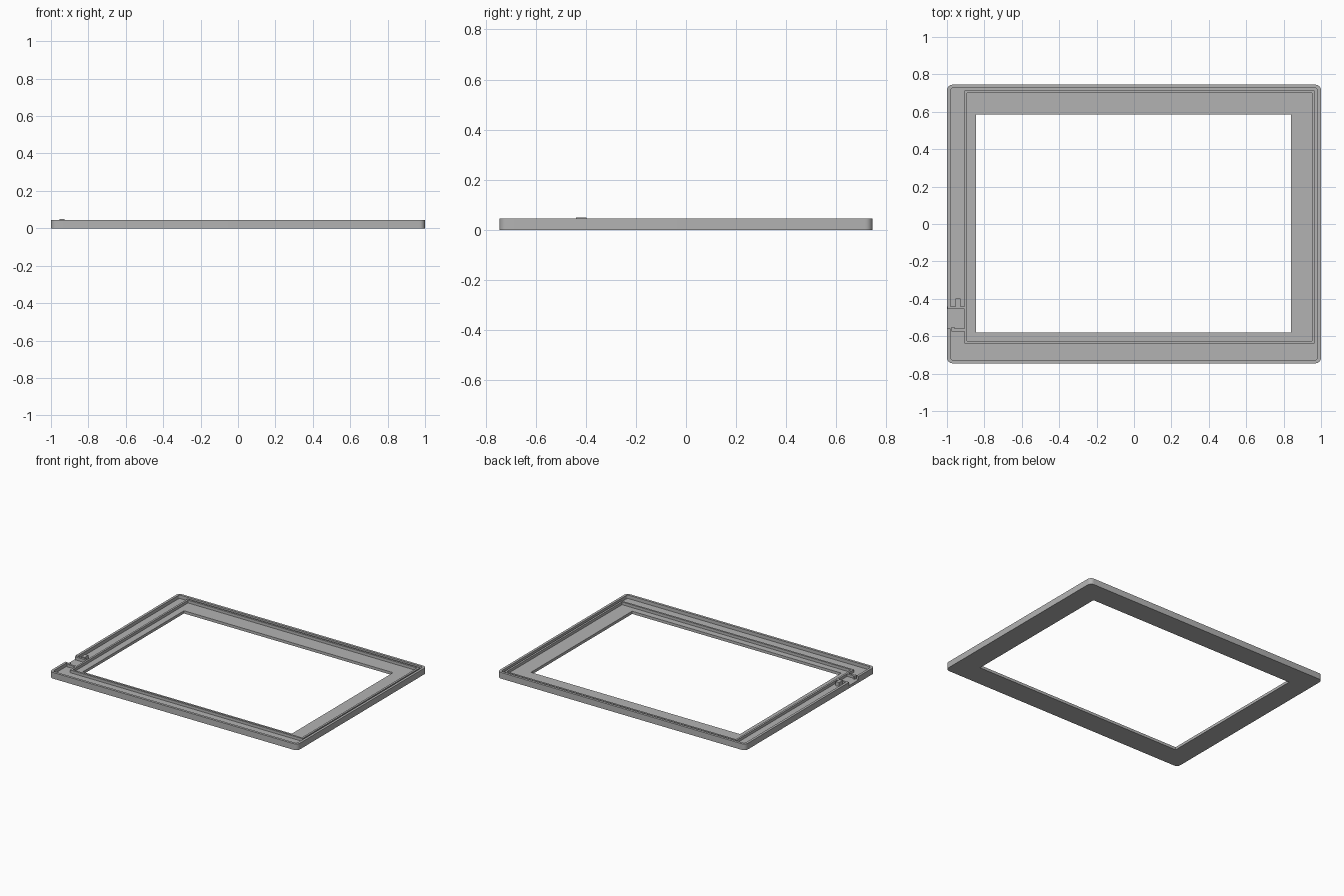
import bpy, bmesh, math

cube = bpy.data.objects.get("Cube")
if cube:
    bpy.data.objects.remove(cube, do_unlink=True)

grey = bpy.data.materials.new("plain grey")
grey.use_nodes = True
colour = (0.45, 0.45, 0.45, 1)
grey.diffuse_color = colour
grey.node_tree.nodes["Principled BSDF"].inputs["Base Color"].default_value = colour

FLOOR, TOP = 0.02, 0.045
OUTER = (-1, 1, -0.745, 0.745)
OPENING = (-0.845, 0.84, -0.58, 0.585)
SCREEN = (-0.893, 0.953, -0.625, 0.7)


def grow(rect, d):
    x0, x1, y0, y1 = rect
    return x0 - d, x1 + d, y0 - d, y1 + d


def outline(rect, r, steps=6):
    """Rounded rectangle, always with the same number of points."""
    x0, x1, y0, y1 = rect
    centres = [(x1 - r, y1 - r), (x0 + r, y1 - r), (x0 + r, y0 + r), (x1 - r, y0 + r)]
    pts = []
    for q, (cx, cy) in enumerate(centres):
        for i in range(steps + 1):
            a = (q + i / steps) * math.pi / 2
            pts.append((cx + r * math.cos(a), cy + r * math.sin(a)))
    return pts


def finish(name, bm):
    bmesh.ops.remove_doubles(bm, verts=bm.verts, dist=1e-5)
    bmesh.ops.recalc_face_normals(bm, faces=bm.faces)
    mesh = bpy.data.meshes.new(name)
    bm.to_mesh(mesh)
    bm.free()
    mesh.materials.append(grey)
    ob = bpy.data.objects.new(name, mesh)
    bpy.context.collection.objects.link(ob)
    return ob


def ring(name, outer, inner, r_out, r_in, z0, z1):
    """Rectangular band between two outlines."""
    bm = bmesh.new()
    a, b = outline(outer, r_out), outline(inner, r_in)
    loops = [[bm.verts.new((x, y, z)) for x, y in pts]
             for pts, z in ((a, z0), (a, z1), (b, z1), (b, z0))]
    n = len(a)
    for k in range(4):
        p, q = loops[k], loops[(k + 1) % 4]
        for i in range(n):
            j = (i + 1) % n
            bm.faces.new((p[i], p[j], q[j], q[i]))
    return finish(name, bm)


def box(name, x0, x1, y0, y1, z0, z1):
    bm = bmesh.new()
    bmesh.ops.create_cube(bm, size=1)
    for v in bm.verts:
        v.co = ((x0 + x1) / 2 + v.co.x * (x1 - x0),
                (y0 + y1) / 2 + v.co.y * (y1 - y0),
                (z0 + z1) / 2 + v.co.z * (z1 - z0))
    return finish(name, bm)


def activate(ob):
    bpy.ops.object.select_all(action="DESELECT")
    ob.select_set(True)
    bpy.context.view_layer.objects.active = ob


# Bezel plate with its rectangular opening
plate = ring("bezel_plate", OUTER, OPENING, 0.03, 0, 0, FLOOR)

# Raised outer rim and the rib that surrounds the screen recess
rim = ring("outer_rim", OUTER, grow(OUTER, -0.018), 0.03, 0.015, FLOOR, TOP)
rib = ring("screen_rib", grow(SCREEN, 0.014), SCREEN, 0.004, 0, FLOOR, 0.04)

# Cable gap through the left-hand rim
cutter = box("gap_cutter", -1.1, -0.95, -0.56, -0.44, 0.01, 0.1)
cutter.hide_render = True
cut = rim.modifiers.new("gap", "BOOLEAN")
cut.object = cutter
cut.operation = "DIFFERENCE"
cut.solver = "EXACT"
activate(rim)
bpy.ops.object.modifier_apply(modifier="gap")
bpy.data.objects.remove(cutter, do_unlink=True)

# Walls of the cable channel, with a small latch
box("channel_back_wall", -0.997, -0.906, -0.455, -0.44, FLOOR, 0.042)
box("channel_front_wall", -0.96, -0.906, -0.575, -0.56, FLOOR, 0.038)
box("channel_front_stub", -0.975, -0.96, -0.575, -0.55, FLOOR, 0.042)
box("latch_post", -0.955, -0.928, -0.44, -0.398, FLOOR, 0.049)

# Smooth rounded corners, crisp edges
for ob in (plate, rim, rib):
    activate(ob)
    bpy.ops.object.shade_smooth_by_angle(angle=math.radians(30))
